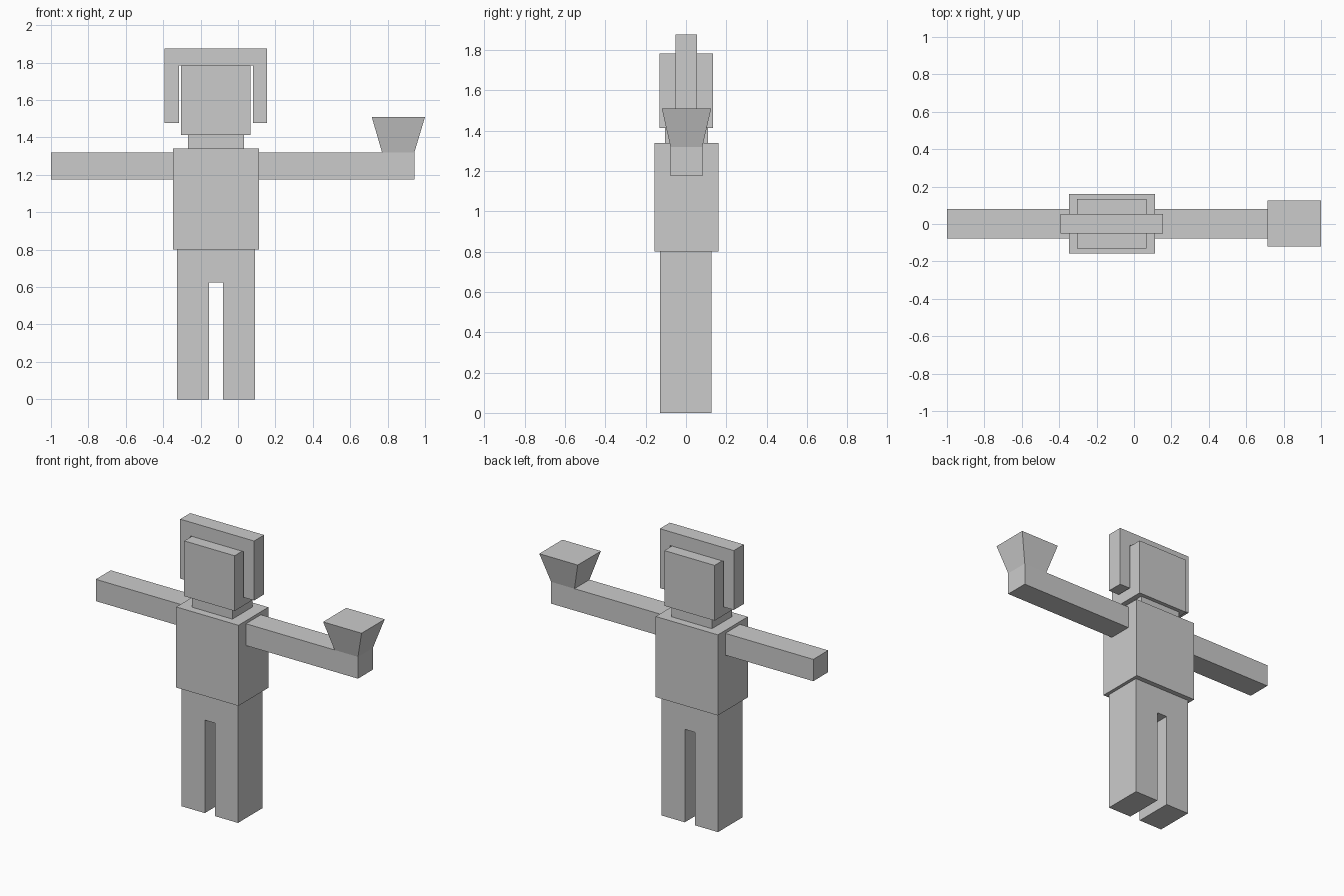
import bpy
import bmesh

old = bpy.data.objects.get("Cube")
if old:
    bpy.data.objects.remove(old, do_unlink=True)

grey = bpy.data.materials.new("light grey")
grey.use_nodes = True
colour = (0.6, 0.6, 0.6, 1.0)
grey.diffuse_color = colour
grey.node_tree.nodes["Principled BSDF"].inputs["Base Color"].default_value = colour


def finish(name, bm):
    bmesh.ops.recalc_face_normals(bm, faces=bm.faces[:])
    mesh = bpy.data.meshes.new(name)
    bm.to_mesh(mesh)
    bm.free()
    mesh.materials.append(grey)
    obj = bpy.data.objects.new(name, mesh)
    bpy.context.collection.objects.link(obj)
    return obj


def extrude_profile(name, points, y0, y1):
    """Extrude an x-z outline from y0 to y1."""
    bm = bmesh.new()
    face = bm.faces.new([bm.verts.new((x, y0, z)) for x, z in points])
    new = bmesh.ops.extrude_face_region(bm, geom=[face])["geom"]
    verts = [v for v in new if isinstance(v, bmesh.types.BMVert)]
    bmesh.ops.translate(bm, verts=verts, vec=(0, y1 - y0, 0))
    return finish(name, bm)


def box(name, x, y, z):
    return extrude_profile(
        name, [(x[0], z[0]), (x[1], z[0]), (x[1], z[1]), (x[0], z[1])], *y)


def arch(name, x, inner, z, inner_top, y):
    """Upside-down U shape: two uprights joined along the top."""
    points = [(x[0], z[0]), (inner[0], z[0]), (inner[0], inner_top),
              (inner[1], inner_top), (inner[1], z[0]), (x[1], z[0]),
              (x[1], z[1]), (x[0], z[1])]
    return extrude_profile(name, points, *y)


# Body
arch("legs", (-0.326, 0.091), (-0.155, -0.08), (0, 0.80), 0.623, (-0.13, 0.127))
box("torso", (-0.348, 0.113), (-0.157, 0.16), (0.80, 1.34))
box("neck", (-0.268, 0.032), (-0.105, 0.108), (1.34, 1.414))
box("head", (-0.306, 0.067), (-0.132, 0.134), (1.414, 1.784))

# Band over the head with ear pieces down both sides
arch("headband", (-0.392, 0.156), (-0.315, 0.079), (1.478, 1.876), 1.784,
     (-0.052, 0.054))

# Arms held straight out
arm_y, arm_z = (-0.077, 0.081), (1.174, 1.32)
box("right_arm", (-1.0, -0.348), arm_y, arm_z)
box("left_arm", (0.113, 0.943), arm_y, arm_z)

# Flared cup on the left hand: a box whose top face is widened
cup = box("cup", (0.77, 0.943), arm_y, (1.32, 1.51))
for v in cup.data.vertices:
    if v.co.z > 1.4:
        v.co.x = 0.715 if v.co.x < 0.85 else 1.0
        v.co.y = -0.12 if v.co.y < 0 else 0.125
